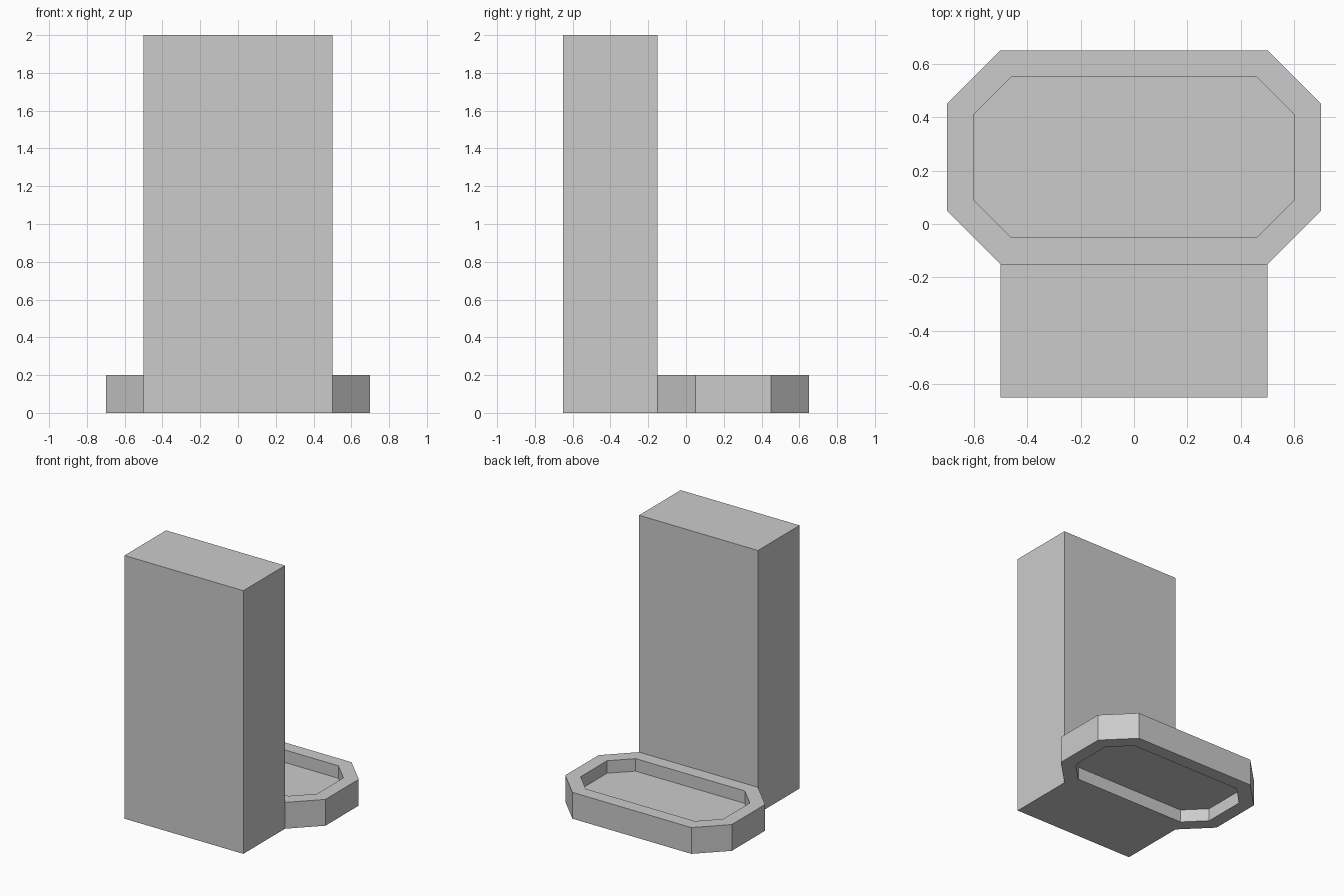
import bpy, bmesh

if "Cube" in bpy.data.objects:
    bpy.data.objects.remove(bpy.data.objects["Cube"])

RIM_Y = 0.25        # centre of the tray in y
FLOOR = (0.095, 0.105)  # underside and top of the tray floor


def new_object(name, bm):
    bmesh.ops.recalc_face_normals(bm, faces=bm.faces[:])
    mesh = bpy.data.meshes.new(name)
    bm.to_mesh(mesh)
    bm.free()
    obj = bpy.data.objects.new(name, mesh)
    bpy.context.collection.objects.link(obj)
    return obj


def octagon(bm, hx, hy, cut, z):
    """Ring of vertices: a rectangle with chamfered corners."""
    quarter = [(hx, hy - cut), (hx - cut, hy)]
    pts = quarter + [(-x, y) for x, y in reversed(quarter)]
    pts += [(-x, -y) for x, y in pts]
    return [bm.verts.new((x, y + RIM_Y, z)) for x, y in pts]


# Upright block
bm = bmesh.new()
bmesh.ops.create_cube(bm, size=1)
for v in bm.verts:
    v.co = (v.co.x, v.co.y * 0.5 - 0.4, v.co.z * 2 + 1)
new_object("upright_block", bm)

# Eight-sided tray, recessed above and below a thin floor
outer = (0.7, 0.4, 0.2)
inner = (0.6, 0.3, 0.141)
bm = bmesh.new()
loops = [octagon(bm, *size, z) for size, z in (
    (inner, FLOOR[1]), (inner, 0.2), (outer, 0.2),
    (outer, 0.0), (inner, 0.0), (inner, FLOOR[0]))]
for a, b in zip(loops, loops[1:]):
    for i in range(8):
        j = (i + 1) % 8
        bm.faces.new((a[i], a[j], b[j], b[i]))
bm.faces.new(loops[0])
bm.faces.new(loops[-1])
new_object("base_tray", bm)
